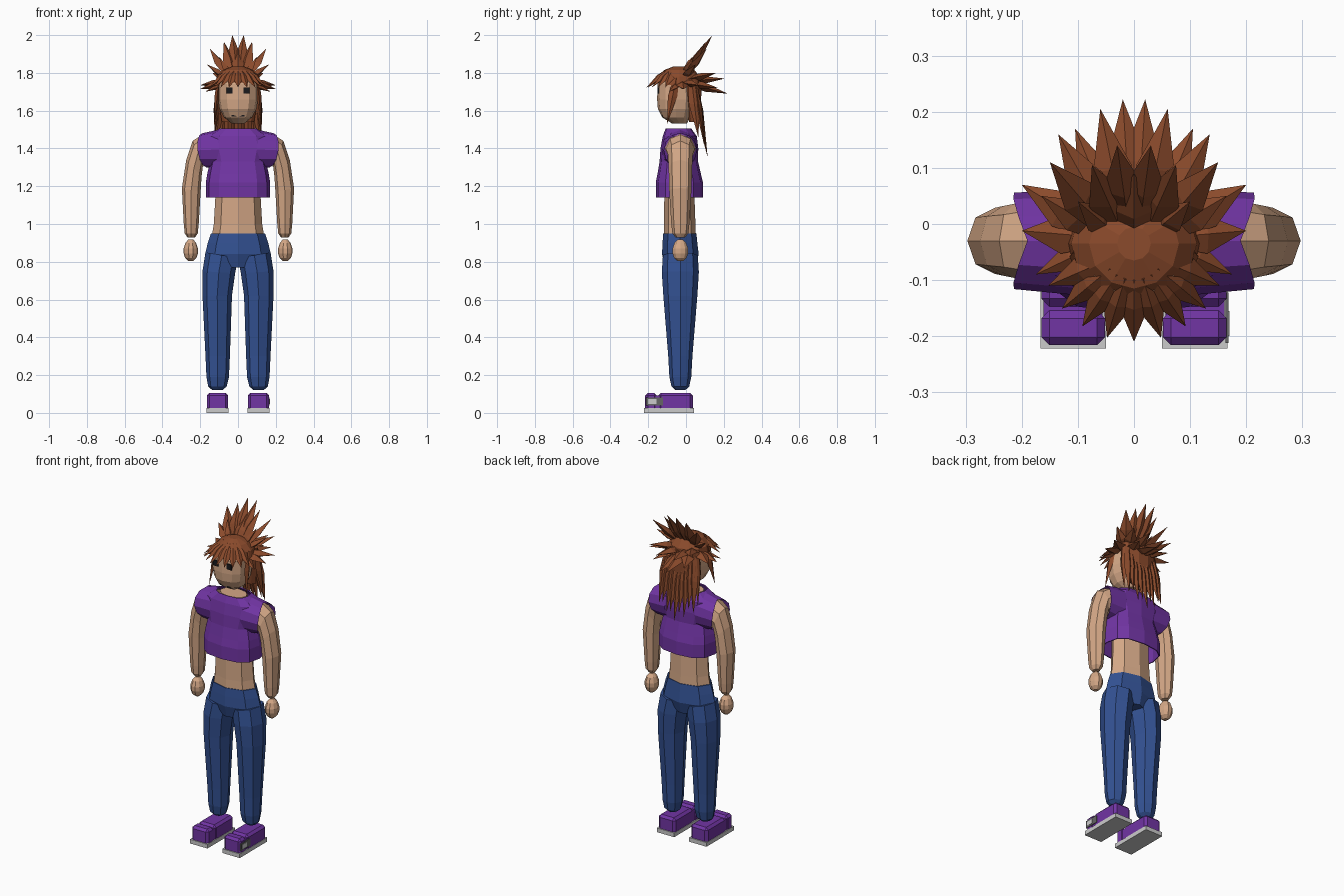
import bpy, bmesh, math
from mathutils import Vector

if "Cube" in bpy.data.objects:
    bpy.data.objects.remove(bpy.data.objects["Cube"])


def material(name, rgb):
    m = bpy.data.materials.new(name)
    m.diffuse_color = (*rgb, 1)
    m.use_nodes = True
    m.node_tree.nodes["Principled BSDF"].inputs["Base Color"].default_value = m.diffuse_color
    return m


SKIN = material("skin", (0.66, 0.39, 0.24))
PURPLE = material("purple cloth", (0.165, 0.035, 0.37))
BLUE = material("blue denim", (0.033, 0.083, 0.29))
HAIR = material("brown hair", (0.26, 0.07, 0.025))
SOLE = material("light grey", (0.60, 0.60, 0.60))
GREY = material("dark grey", (0.13, 0.13, 0.13))
BLACK = material("black", (0.01, 0.01, 0.012))


def finish(name, bm, mat):
    bmesh.ops.recalc_face_normals(bm, faces=bm.faces)
    me = bpy.data.meshes.new(name)
    bm.to_mesh(me)
    bm.free()
    me.materials.append(mat)
    ob = bpy.data.objects.new(name, me)
    bpy.context.collection.objects.link(ob)
    return ob


def loft(name, sections, mat, n=8, power=1.0, caps=(True, True), side=1, flare=0):
    """Each section: outer (x, z), inner (x, z), y centre, y radius."""
    bm = bmesh.new()
    rings = []
    for k, (xa, za, xb, zb, yc, ry) in enumerate(sections):
        ring = []
        for i in range(n):
            a = 2 * math.pi * i / n
            c, s = math.cos(a), math.sin(a)
            c = math.copysign(abs(c) ** power, c)
            s = math.copysign(abs(s) ** power, s)
            x = (xa + xb) / 2 + (xa - xb) / 2 * c
            if k == len(sections) - 1:
                x += flare * abs(s)
            z = (za + zb) / 2 + (za - zb) / 2 * c
            ring.append(bm.verts.new((side * x, yc + ry * s, z)))
        rings.append(ring)
    for r, q in zip(rings, rings[1:]):
        for i in range(n):
            j = (i + 1) % n
            bm.faces.new((r[i], r[j], q[j], q[i]))
    if caps[0]:
        bm.faces.new(rings[0])
    if caps[1]:
        bm.faces.new(rings[-1])
    return finish(name, bm, mat)


def level(z, hx, yc, ry):
    return (hx, z, -hx, z, yc, ry)


def box(name, lo, hi, mat, bevel=0):
    bm = bmesh.new()
    bmesh.ops.create_cube(bm, size=1)
    for v in bm.verts:
        v.co = [l + (c + 0.5) * (h - l) for l, h, c in zip(lo, hi, v.co)]
    if bevel:
        edges = [e for e in bm.edges if max(v.co.z for v in e.verts) > lo[2] + 1e-4]
        bmesh.ops.bevel(bm, geom=edges, offset=bevel, segments=1, affect='EDGES')
    return finish(name, bm, mat)


def spike(bm, base, tip, width, axis=None):
    """Leaf-shaped lock of hair with a diamond section."""
    base, tip = Vector(base), Vector(tip)
    d = tip - base
    u = Vector(axis) if axis else d.cross(Vector((0, 0, 1)))
    u.normalize()
    w = d.cross(u).normalized()
    rings = []
    for t, r in ((0, 0.6), (0.42, 1.0)):
        c = base + d * t
        h = width / 2 * r
        rings.append([bm.verts.new(c + o) for o in (u * h, w * h * 0.55, -u * h, -w * h * 0.55)])
    end = bm.verts.new(tip)
    bm.faces.new(rings[0])
    for i in range(4):
        j = (i + 1) % 4
        bm.faces.new((rings[0][i], rings[0][j], rings[1][j], rings[1][i]))
        bm.faces.new((rings[1][i], rings[1][j], end))


# Trousers and bare waist
loft("trouser_hips", [level(.95, .143, -.033, .088), level(.90, .16, -.032, .092),
                      level(.84, .174, -.03, .097), level(.77, .09, -.03, .08)], BLUE)
loft("waist", [level(.94, .138, -.033, .085), level(1.0, .128, -.033, .083),
               level(1.14, .12, -.035, .08), level(1.30, .125, -.035, .08)], SKIN)
loft("neck_base", [level(1.42, .10, -.04, .07), level(1.498, .085, -.04, .055)], SKIN, 12)

# Cropped shirt, open at hem and neck
shirt = loft("shirt", [level(1.14, .17, -.035, .125), level(1.22, .17, -.035, .125),
                       level(1.265, .163, -.036, .115), level(1.33, .148, -.038, .102),
                       level(1.40, .17, -.035, .10), level(1.465, .165, -.033, .09),
                       level(1.505, .10, -.04, .068)], PURPLE, 12, .75, (False, False))
solid = shirt.modifiers.new("thickness", 'SOLIDIFY')
solid.thickness = 0.006

for side, tag in ((1, "right"), (-1, "left")):
    # Legs
    loft("trouser_leg_" + tag, [
        (.172, .85, .0, .82, -.03, .092), (.188, .75, .015, .74, -.03, .098),
        (.188, .62, .032, .62, -.03, .09), (.172, .30, .043, .30, -.03, .064),
        (.167, .19, .048, .19, -.03, .058), (.158, .14, .06, .14, -.03, .047),
        (.138, .122, .08, .122, -.03, .028)], BLUE, side=side)
    # Arms, sleeves and hands
    loft("arm_" + tag, [
        (.12, 1.48, .12, 1.32, -.03, .082), (.19, 1.472, .175, 1.32, -.03, .076),
        (.24, 1.44, .187, 1.30, -.03, .066), (.274, 1.34, .193, 1.25, -.03, .062),
        (.297, 1.19, .198, 1.17, -.03, .059), (.287, 1.0, .208, 1.0, -.03, .048),
        (.282, .95, .213, .95, -.03, .042), (.267, .928, .228, .928, -.03, .024)], SKIN, side=side)
    loft("sleeve_" + tag, [
        (.10, 1.50, .10, 1.29, -.033, .094), (.19, 1.48, .168, 1.30, -.03, .086)],
        PURPLE, 12, caps=(False, False), side=side, flare=.035)
    loft("hand_" + tag, [
        (side * .25 + r, z, side * .25 - r, z, -.03, r * 1.15)
        for z, r in ((.803, .012), (.82, .03), (.845, .038), (.87, .038), (.90, .028), (.919, .012))],
        SKIN, 10)
    # Shoes
    x0, x1 = sorted((side * .052, side * .165))
    box("shoe_sole_" + tag, (x0 - .002, -.222, 0), (x1 + .002, .042, .025), SOLE)
    box("shoe_toe_" + tag, (x0, -.216, .025), (x1, -.154, .106), PURPLE, .014)
    box("shoe_heel_" + tag, (x0, -.147, .025), (x1, .036, .106), PURPLE, .014)
    box("shoe_groove_" + tag, (x0 + .004, -.18, .025), (x1 - .004, -.12, .092), PURPLE)
    # Eyes
    box("eye_" + tag, (side * .045 - .016, -.152, 1.69), (side * .045 + .016, -.143, 1.722), BLACK)

# Badge on one shoe
box("shoe_badge_frame", (.163, -.212, .038), (.168, -.122, .082), GREY)
box("shoe_badge_centre", (.164, -.20, .047), (.170, -.155, .073), SOLE)

# Head
loft("head", [level(1.533, .035, -.035, .04), level(1.565, .075, -.052, .075),
              level(1.61, .098, -.055, .094), level(1.66, .106, -.055, .098),
              level(1.74, .106, -.055, .095), level(1.80, .08, -.05, .075)], SKIN, 12, .85)
box("mouth", (-.035, -.128, 1.57), (.035, -.12, 1.576), BLACK)

# Hair base: crown cap and back shell
loft("hair_cap", [level(1.735, .118, -.035, .115), level(1.78, .112, -.035, .108),
                  level(1.815, .08, -.035, .08), level(1.835, .03, -.035, .03)], HAIR, 12)
loft("hair_back", [level(1.54, .085, .045, .03), level(1.63, .10, .04, .042),
                   level(1.77, .11, .03, .055)], HAIR, 10)

# Fringe
bm = bmesh.new()
for i in range(-4, 5):
    a = math.radians(17 * i)
    s, c = math.sin(a), math.cos(a)
    spike(bm, (.05 * s, -.045 - .05 * c, 1.815), (.165 * s, -.05 - .16 * c, 1.722), .056)
finish("hair_fringe", bm, HAIR)

# Upright, sideways and backward spikes: x, y, z of tip, width
TIPS = [(.03, .14, 2.0, .075), (.075, .105, 1.965, .07), (.15, .11, 1.93, .07),
        (.10, .04, 1.885, .055), (.165, .05, 1.845, .06), (.20, .07, 1.735, .07),
        (.20, -.012, 1.715, .07), (.175, -.09, 1.70, .05), (.135, .16, 1.80, .07),
        (.105, .17, 1.72, .07), (.06, .205, 1.77, .07), (.02, .222, 1.69, .075)]
bm = bmesh.new()
for side in (1, -1):
    for x, y, z, w in TIPS:
        base = (side * x * .38, -.02 + y * .2, 1.755 + (z - 1.755) * .2)
        spike(bm, base, (side * x, y, z), w)
spike(bm, (0, -.02, 1.79), (0, .09, 1.93), .08)
finish("hair_spikes", bm, HAIR)

# Long strands down the back and locks beside the face
bm = bmesh.new()
for i in range(-4, 5):
    drop = 1.35 + .035 * (i % 2) + .018 * abs(i)
    spike(bm, (i * .022, .05, 1.74), (i * .029, .115 - .005 * abs(i), drop), .06, (1, 0, 0))
for side in (1, -1):
    spike(bm, (side * .10, -.05, 1.78), (side * .125, -.10, 1.53), .05, (0, 1, 0))
    spike(bm, (side * .10, .03, 1.76), (side * .125, .065, 1.46), .06, (0, 1, 0))
finish("hair_strands", bm, HAIR)
